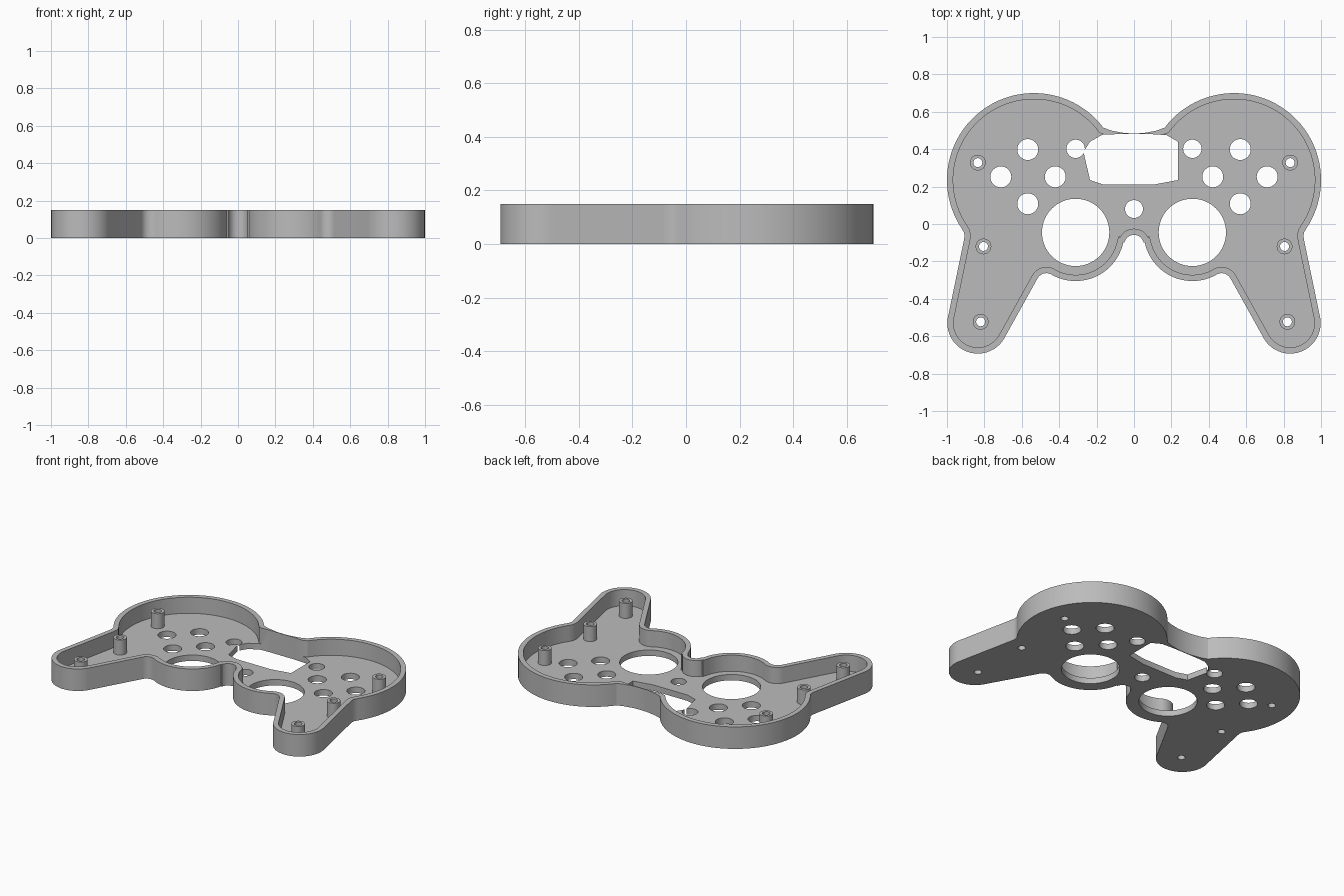
import bpy, bmesh
from math import sin, cos, pi, radians
from mathutils import Vector

cube = bpy.data.objects.get("Cube")
if cube:
    bpy.data.objects.remove(cube, do_unlink=True)

HEIGHT, FLOOR, WALL, POST_TOP = 0.15, 0.04, 0.033, 0.142

grey = bpy.data.materials.new("plain_grey")
grey.use_nodes = True
grey.diffuse_color = (0.5, 0.5, 0.5, 1)
grey.node_tree.nodes["Principled BSDF"].inputs["Base Color"].default_value = (0.5, 0.5, 0.5, 1)


def arc(cx, cy, r, start, end, n):
    """Points along an arc, angles in degrees."""
    angles = [radians(start + (end - start) * i / n) for i in range(n + 1)]
    return [(cx + r * cos(a), cy + r * sin(a)) for a in angles]


def circle(cx, cy, r, n=40):
    return arc(cx, cy, r, 0, 360, n)[:-1]


def inset(points, distance):
    """Move a clockwise outline inwards with mitred corners."""
    result = []
    for i, p in enumerate(points):
        p = Vector(p)
        a = (p - Vector(points[i - 1])).normalized()
        b = (Vector(points[(i + 1) % len(points)]) - p).normalized()
        na, nb = Vector((a.y, -a.x)), Vector((b.y, -b.x))
        result.append(tuple(p + (na + nb) * distance / (1 + na.dot(nb))))
    return result


def prisms(name, outlines, z0, z1):
    """One object made of upright prisms."""
    bm = bmesh.new()
    for outline in outlines:
        face = bm.faces.new([bm.verts.new((x, y, z0)) for x, y in outline])
        top = bmesh.ops.extrude_face_region(bm, geom=[face])["geom"]
        verts = [g for g in top if isinstance(g, bmesh.types.BMVert)]
        bmesh.ops.translate(bm, verts=verts, vec=(0, 0, z1 - z0))
    bmesh.ops.recalc_face_normals(bm, faces=bm.faces)
    mesh = bpy.data.meshes.new(name)
    bm.to_mesh(mesh)
    bm.free()
    mesh.materials.append(grey)
    obj = bpy.data.objects.new(name, mesh)
    bpy.context.collection.objects.link(obj)
    return obj


def cut(target, cutter):
    """Subtract the cutter and keep the result as plain mesh."""
    cutter.hide_render = True
    mod = target.modifiers.new("cut", "BOOLEAN")
    mod.operation, mod.solver, mod.object = "DIFFERENCE", "EXACT", cutter
    bpy.context.view_layer.update()
    graph = bpy.context.evaluated_depsgraph_get()
    mesh = bpy.data.meshes.new_from_object(target.evaluated_get(graph))
    target.modifiers.clear()
    target.data = mesh


def both_sides(points):
    return [(s * x, y) for x, y in points for s in (1, -1)]


# Half outline: back bridge, lobe, waist, grip, stick bulge, centre arch
half = [(0, 0.484), (0.05, 0.486), (0.12, 0.499)]
half += arc(0.535, 0.235, 0.465, 143, -34, 48)
half += [(0.909, -0.045), (0.906, -0.065), (0.91, -0.09)]
half += arc(0.835, -0.53, 0.163, 10, -148, 28)
half += arc(0.468, -0.318, 0.055, 32, 118, 8)
half += arc(0.312, -0.045, 0.26, -63, -168, 24)
half += arc(0, -0.11, 0.052, 12, 90, 8)
outline = half + [(-x, y) for x, y in reversed(half[1:-1])]

# Shell with its pocket
shell = prisms("shell", [outline], 0, HEIGHT)
cut(shell, prisms("pocket_cutter", [inset(outline, WALL)], FLOOR, HEIGHT + 0.1))

# Display window
window = [(-0.17, 0.477), (-0.1, 0.48), (0.1, 0.48), (0.175, 0.475), (0.235, 0.44),
          (0.235, 0.235), (0.1, 0.21), (-0.16, 0.21), (-0.235, 0.235),
          (-0.27, 0.385), (-0.235, 0.44)]
cut(shell, prisms("window_cutter", [window], -0.1, HEIGHT + 0.1))

# Stick, button and centre holes
holes = [circle(x, y, 0.18, 64) for x, y in both_sides([(0.312, -0.045)])]
holes += [circle(x, y, 0.056) for x, y in
          both_sides([(0.568, 0.398), (0.712, 0.252), (0.421, 0.252), (0.568, 0.108)])]
holes += [circle(x, y, 0.049) for x, y in both_sides([(0.312, 0.402)])]
holes.append(circle(0, 0.08, 0.048))
cut(shell, prisms("hole_cutter", holes, -0.1, FLOOR + 0.03))

# Screw posts, bored through the floor
spots = both_sides([(0.835, 0.328), (0.805, -0.12), (0.82, -0.523)])
posts = prisms("screw_posts", [circle(x, y, 0.042, 32) for x, y in spots], FLOOR, POST_TOP)
bores = prisms("bore_cutter", [circle(x, y, 0.024, 24) for x, y in spots], -0.1, HEIGHT + 0.1)
cut(shell, bores)
cut(posts, bores)

# Remove the cutters and smooth the curved walls
for obj in list(bpy.data.objects):
    if obj.name.endswith("_cutter"):
        bpy.data.objects.remove(obj, do_unlink=True)
bpy.ops.object.select_all(action="DESELECT")
for obj in (shell, posts):
    obj.select_set(True)
bpy.context.view_layer.objects.active = shell
bpy.ops.object.shade_smooth_by_angle(angle=radians(30))
